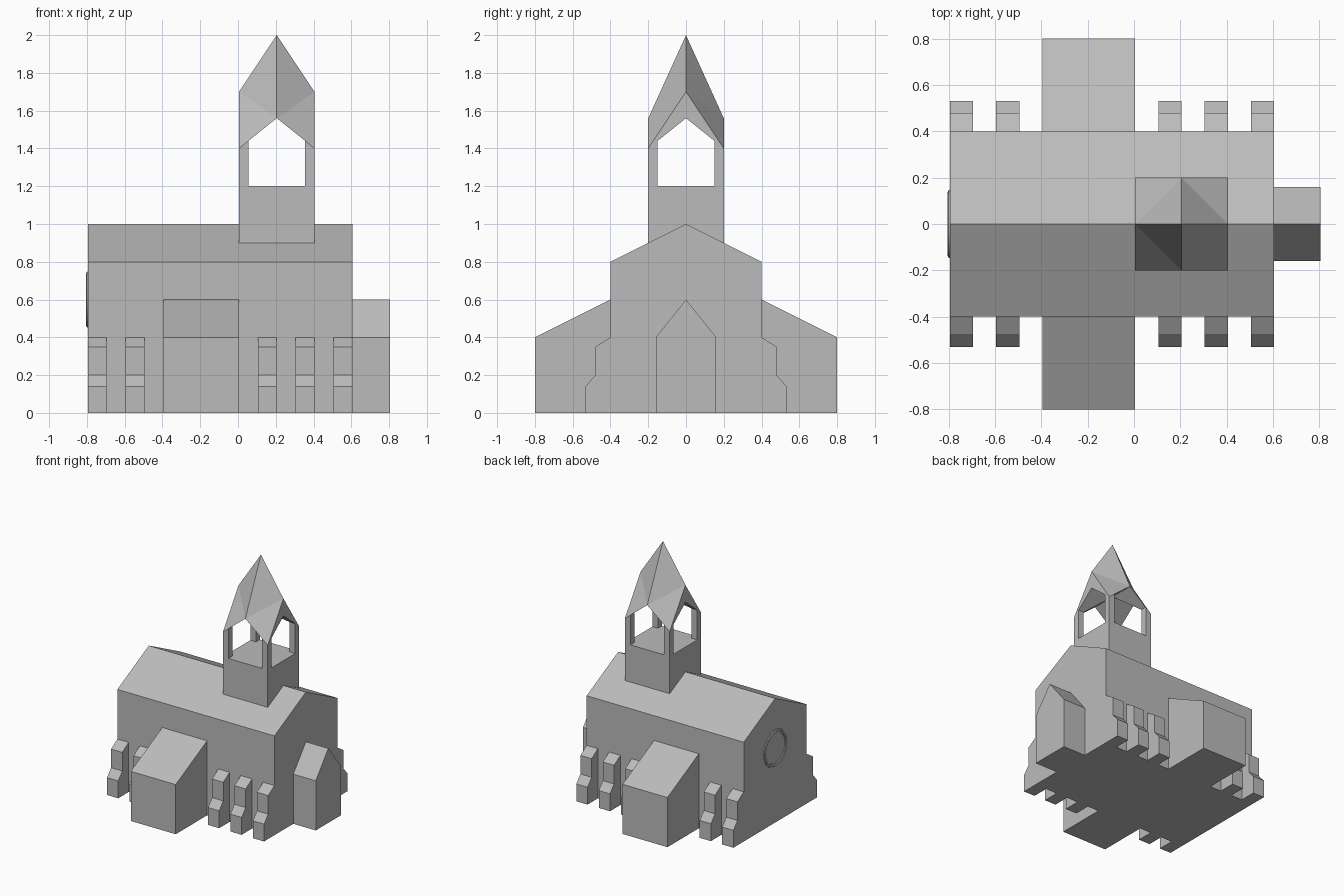
import bpy, bmesh, math

if "Cube" in bpy.data.objects:
    bpy.data.objects.remove(bpy.data.objects["Cube"])

DX = 0.005  # keeps the whole model centred, window frame included

stone = bpy.data.materials.new("stone")
stone.diffuse_color = (0.5, 0.5, 0.5, 1)
stone.use_nodes = True
stone.node_tree.nodes["Principled BSDF"].inputs["Base Color"].default_value = stone.diffuse_color


def finish(name, bm):
    bmesh.ops.recalc_face_normals(bm, faces=bm.faces[:])
    me = bpy.data.meshes.new(name)
    bm.to_mesh(me)
    bm.free()
    me.materials.append(stone)
    ob = bpy.data.objects.new(name, me)
    ob.location.x = DX
    bpy.context.collection.objects.link(ob)
    return ob


def extrude_x(name, profile, x0, x1):
    """Solid prism: a (y, z) profile swept from x0 to x1."""
    bm = bmesh.new()
    a = [bm.verts.new((x0, y, z)) for y, z in profile]
    b = [bm.verts.new((x1, y, z)) for y, z in profile]
    bm.faces.new(a)
    bm.faces.new(b[::-1])
    for i in range(len(a)):
        j = (i + 1) % len(a)
        bm.faces.new((a[i], a[j], b[j], b[i]))
    return finish(name, bm)


def house(half, eave, ridge):
    return [(-half, 0), (half, 0), (half, eave), (0, ridge), (-half, eave)]


# Main hall and end porch
extrude_x("nave", house(0.4, 0.8, 1.0), -0.8, 0.6)
extrude_x("porch", house(0.16, 0.4, 0.6), 0.6, 0.8)

# Side wings and stepped buttresses on both sides
wing = [(0.4, 0), (0.8, 0), (0.8, 0.4), (0.4, 0.6)]
step = [(0.4, 0), (0.532, 0), (0.532, 0.14), (0.48, 0.2), (0.48, 0.35), (0.4, 0.4)]
for side, s in (("front", -1), ("back", 1)):
    extrude_x(f"{side}_wing", [(s * y, z) for y, z in wing], -0.4, 0)
    for i, x in enumerate((-0.8, -0.6, 0.1, 0.3, 0.5)):
        extrude_x(f"{side}_buttress_{i + 1}", [(s * y, z) for y, z in step], x, x + 0.1)

# Tower base, its underside following the roof slope
extrude_x("tower_base", [(-0.2, 0.9), (0, 1.0), (0.2, 0.9), (0.2, 1.2), (-0.2, 1.2)], 0, 0.4)

# Corner posts of the belfry, tops cut to fit under the spire
CX = 0.2
for sx in (-1, 1):
    for sy in (-1, 1):
        bm = bmesh.new()
        corners = [(0.2, 0.2, 1.4), (0.15, 0.2, 1.44), (0.15, 0.15, 1.44), (0.2, 0.15, 1.44)]
        lo = [bm.verts.new((CX + sx * x, sy * y, 1.2)) for x, y, z in corners]
        hi = [bm.verts.new((CX + sx * x, sy * y, z)) for x, y, z in corners]
        bm.faces.new(lo)
        bm.faces.new((hi[0], hi[1], hi[2]))
        bm.faces.new((hi[0], hi[2], hi[3]))
        for i in range(4):
            j = (i + 1) % 4
            bm.faces.new((lo[i], lo[j], hi[j], hi[i]))
        finish("belfry_post", bm)

# Spire: faceted top, flat gable walls on the x sides, cross-vaulted underside
bm = bmesh.new()
peak = bm.verts.new((CX, 0, 2.0))
vault = bm.verts.new((CX, 0, 1.56))
gable_x = {s: bm.verts.new((CX + s * 0.2, 0, 1.7)) for s in (-1, 1)}
arch_x = {s: bm.verts.new((CX + s * 0.2, 0, 1.56)) for s in (-1, 1)}
gable_y = {s: bm.verts.new((CX, s * 0.2, 1.56)) for s in (-1, 1)}
for sx in (-1, 1):
    for sy in (-1, 1):
        c = bm.verts.new((CX + sx * 0.2, sy * 0.2, 1.4))
        bm.faces.new((gable_x[sx], gable_y[sy], peak))
        bm.faces.new((c, gable_y[sy], gable_x[sx]))
        bm.faces.new((c, gable_x[sx], arch_x[sx]))
        bm.faces.new((c, arch_x[sx], vault))
        bm.faces.new((c, vault, gable_y[sy]))
finish("spire", bm)

# Round window frame, half sunk in the end wall
bpy.ops.mesh.primitive_torus_add(major_radius=0.135, minor_radius=0.015,
                                 major_segments=32, minor_segments=8,
                                 location=(-0.795 + DX, 0, 0.6),
                                 rotation=(0, math.pi / 2, 0))
frame = bpy.context.object
frame.name = "round_window_frame"
frame.data.materials.append(stone)
bpy.ops.object.shade_smooth_by_angle()
